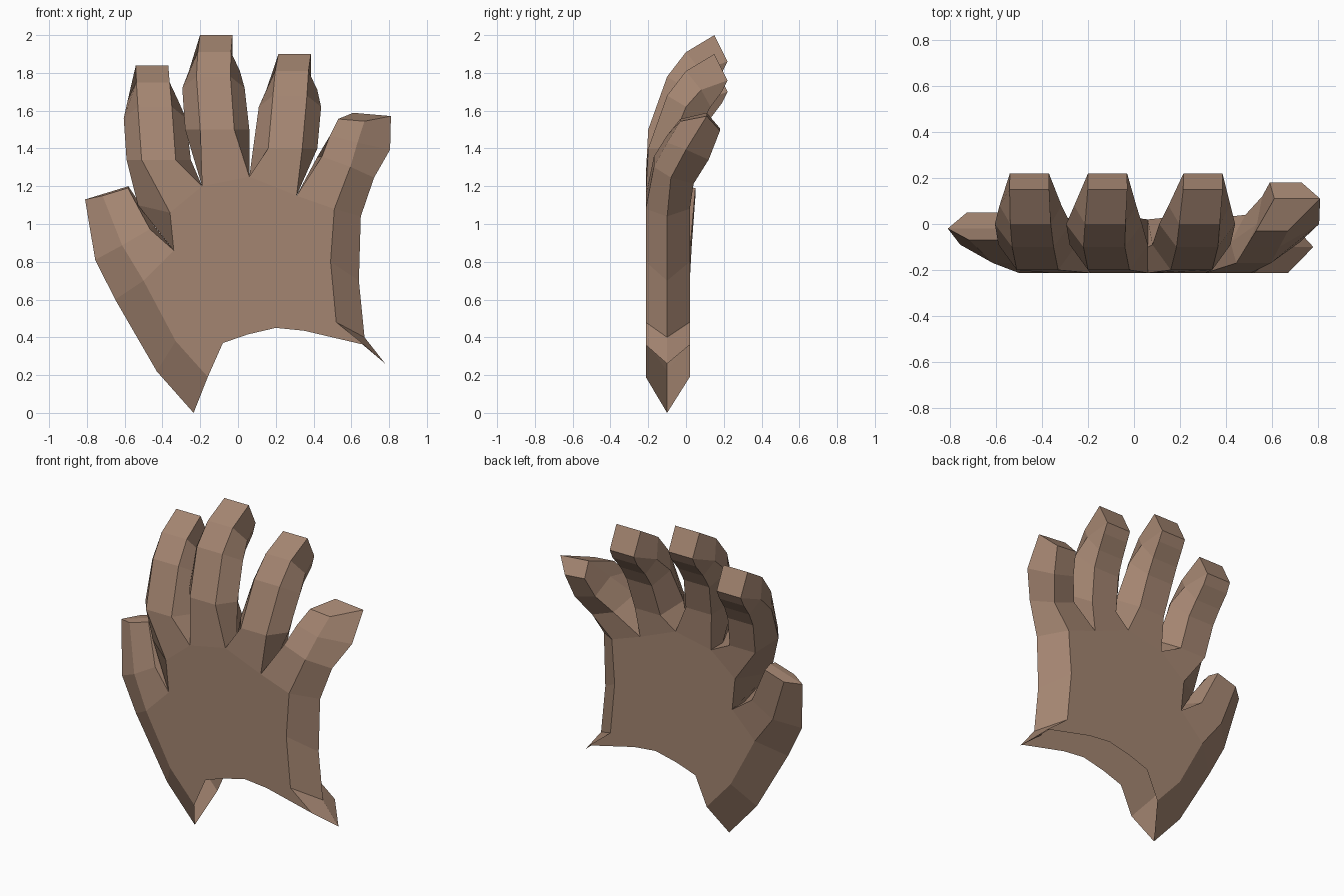
import bpy, bmesh
from math import cos, sin, radians
from mathutils import Vector

cube = bpy.data.objects.get("Cube")
if cube:
    bpy.data.objects.remove(cube)

skin = bpy.data.materials.new("warm_brown_skin")
skin.use_nodes = True
color = (0.37, 0.235, 0.165, 1)
skin.diffuse_color = color
bsdf = skin.node_tree.nodes["Principled BSDF"]
bsdf.inputs["Base Color"].default_value = color
bsdf.inputs["Roughness"].default_value = 0.8

bm = bmesh.new()


def bridge(a, b):
    for i in range(len(a)):
        j = (i + 1) % len(a)
        bm.faces.new((a[i], a[j], b[j], b[i]))


def hexagon(front, mid, back, flat, wide, angle=0):
    """Six sided section with flat front and back and a ridge on each side."""
    side = Vector((cos(radians(angle)), 0, sin(radians(angle))))
    f, m, b = Vector(front), Vector(mid), Vector(back)
    return [f - side * flat, f + side * flat, m + side * wide,
            b + side * flat, b - side * flat, m - side * wide]


# Palm: flat front and back outlines with a ridge around the middle
flat_edge = [(-.33, .38), (-.5, .7), (-.34, .86), (-.36, 1.06), (-.19, 1.2),
             (.06, 1.25), (.31, 1.15), (.51, 1.08), (.49, .8), (.52, .48),
             (.67, .36), (.35, .435), (.2, .45), (.05, .415), (-.08, .37),
             (-.16, .19)]
ridge = list(flat_edge)
ridge[0], ridge[1], ridge[3] = (-.43, .22), (-.65, .6), (-.53, 1.1)
ridge[7:11] = [(.65, 1.04), (.64, .7), (.67, .4), (.78, .26)]
ridge[-1] = (-.235, 0)

front, back = ([bm.verts.new((x, y, z)) for x, z in flat_edge] for y in (-.213, .02))
middle = [bm.verts.new((x, -.1, z)) for x, z in ridge]
bm.faces.new(front)
bm.faces.new(back)
# Side walls: the wrist stays open and fingers grow from the remaining gaps
for i in (0, 2, 7, 8, 9, 15):
    j = (i + 1) % len(front)
    for outline in (front, back):
        bm.faces.new((outline[i], outline[j], middle[j], middle[i]))


def finger(i, sections):
    """Grow a finger from the palm gap that starts at outline point i."""
    j = i + 1
    last = [front[i], front[j], middle[j], back[j], back[i], middle[i]]
    for section in sections:
        ring = [bm.verts.new(p) for p in section]
        bridge(last, ring)
        last = ring
    a, b, c, d, e, f = last  # the tip folds along the side ridges
    bm.faces.new((a, b, c, f))
    bm.faces.new((c, d, e, f))


# Three long fingers share one backward curl, measured down from the tip
front_curl = [(-.2, -.5), (-.1, -.22), (0, -.09), (.15, 0)]
mid_curl = [(-.09, -.5), (0, -.28), (.08, -.19), (.22, -.14)]
back_curl = [(.03, -.57), (.08, -.37), (.13, -.28), (.19, -.2)]
widths = [(.09, .17), (.09, .165), (.088, .135), (.086, .085)]


def long_finger(i, tip, xs):
    finger(i, [hexagon(*[(x, y, tip + dz) for y, dz in joint], *width)
               for x, width, *joint in zip(xs, widths, front_curl, mid_curl, back_curl)])


long_finger(3, 1.84, [-.42, -.44, -.45, -.455])
long_finger(4, 2.0, [-.11, -.13, -.125, -.115])
long_finger(5, 1.9, [.25, .275, .285, .3])

# Little finger leans outward
finger(6, [
    hexagon((.52, -.17, 1.33), (.57, -.08, 1.3), (.56, .04, 1.24), .08, .16, -20),
    hexagon((.56, -.1, 1.45), (.67, 0, 1.43), (.63, .12, 1.36), .075, .14, -15),
    hexagon((.6, -.03, 1.55), (.71, .11, 1.58), (.66, .18, 1.5), .07, .1, -5)])

# Thumb points up and outward from the palm edge
finger(1, [
    hexagon((-.54, -.17, .93), (-.6, -.09, .9), (-.56, .03, .92), .085, .18, 30),
    hexagon((-.65, -.07, 1.17), (-.695, -.02, 1.165), (-.66, .05, 1.17), .07, .12, 17)])

# Finish as one flat shaded shell
bm.normal_update()
bmesh.ops.triangulate(bm, faces=[f for f in bm.faces if len(f.verts) > 4])
bmesh.ops.recalc_face_normals(bm, faces=bm.faces)
mesh = bpy.data.meshes.new("hand")
bm.to_mesh(mesh)
bm.free()
mesh.materials.append(skin)
hand = bpy.data.objects.new("hand", mesh)
bpy.context.collection.objects.link(hand)
